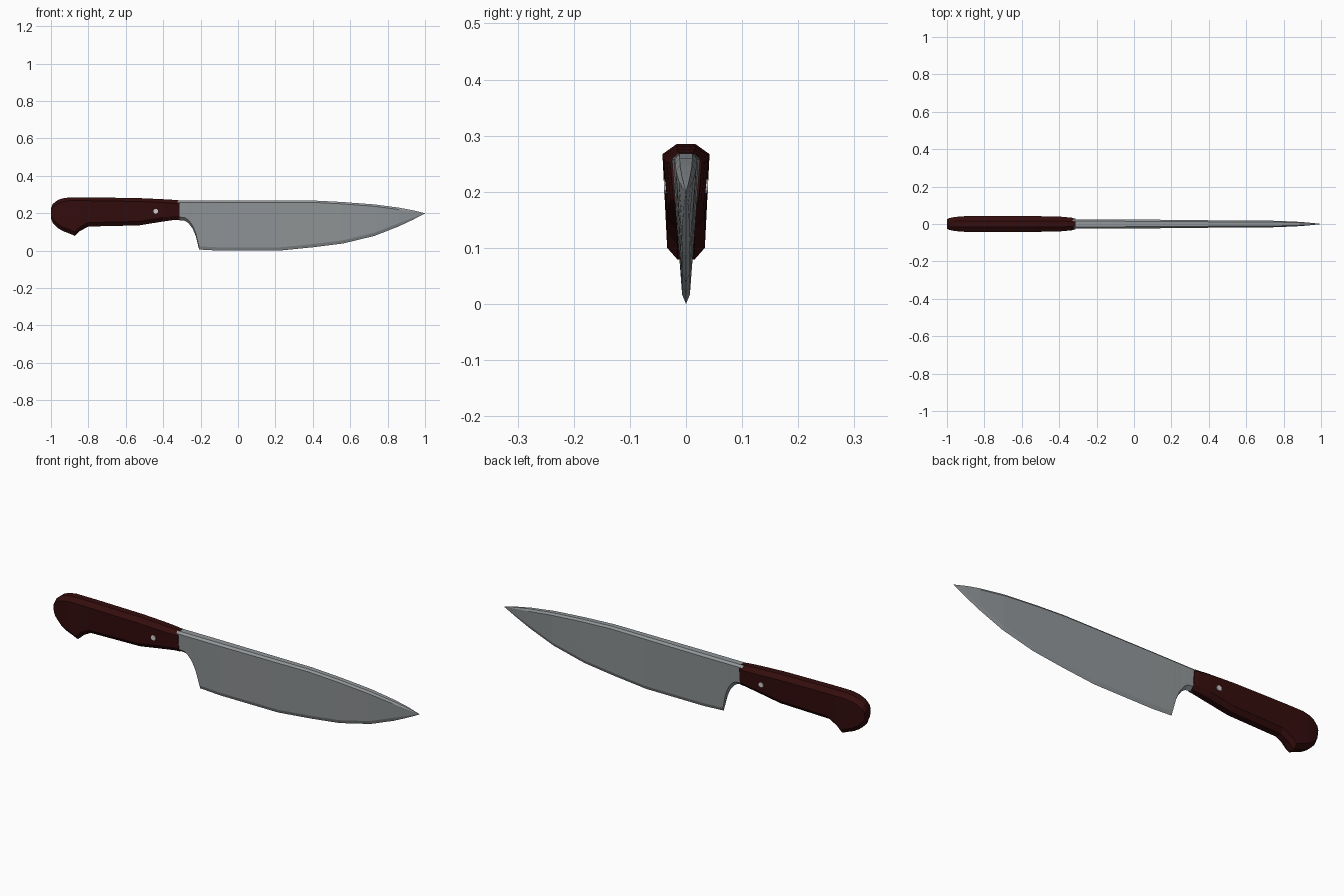
import bpy, bmesh, math

if "Cube" in bpy.data.objects:
    bpy.data.objects.remove(bpy.data.objects["Cube"])


def material(name, rgb):
    m = bpy.data.materials.new(name)
    m.diffuse_color = (*rgb, 1)
    m.use_nodes = True
    m.node_tree.nodes["Principled BSDF"].inputs["Base Color"].default_value = m.diffuse_color
    return m


steel = material("steel", (0.29, 0.31, 0.32))
wood = material("dark red wood", (0.035, 0.004, 0.004))
pin = material("pale rivet metal", (0.6, 0.6, 0.6))


def loft(name, sections, mat):
    # bridge closed cross-sections of equal point count, cap both ends
    bm = bmesh.new()
    rings = [[bm.verts.new(p) for p in s] for s in sections]
    n = len(rings[0])
    for a, b in zip(rings, rings[1:]):
        for i in range(n):
            j = (i + 1) % n
            bm.faces.new((a[i], a[j], b[j], b[i]))
    bm.faces.new(rings[0])
    bm.faces.new(rings[-1])
    bmesh.ops.remove_doubles(bm, verts=bm.verts, dist=1e-5)
    bmesh.ops.recalc_face_normals(bm, faces=bm.faces)
    me = bpy.data.meshes.new(name)
    bm.to_mesh(me)
    bm.free()
    me.materials.append(mat)
    ob = bpy.data.objects.new(name, me)
    bpy.context.collection.objects.link(ob)
    return ob


# Blade: x, spine z, edge z, half width near spine, half width above edge
blade = [(-.33, .268, .164, .025, .019), (-.285, .268, .160, .025, .019),
         (-.265, .268, .147, .025, .018), (-.243, .268, .118, .025, .015),
         (-.225, .268, .076, .025, .012), (-.213, .268, .025, .025, .008),
         (-.208, .268, .006, .025, .007), (-.10, .268, .0, .025, .007),
         (.22, .268, .0, .022, .007), (.40, .268, .018, .020, .007),
         (.56, .260, .038, .019, .007), (.73, .247, .079, .018, .007),
         (.86, .230, .130, .013, .006), (.93, .217, .163, .008, .004),
         (1.0, .200, .1985, .0005, .0005)]
sections = []
for x, t, b, w, e in blade:
    c, r = min(.010, (t - b) * .12), min(.017, (t - b) * .2)
    sections.append([(x, -.6 * w, t), (x, .6 * w, t), (x, w, t - c),
                     (x, e, b + r), (x, 0, b), (x, -e, b + r), (x, -w, t - c)])
loft("blade", sections, steel)

# Handle: x, top z, bottom z, half width
handle = [(-1.0, .228, .172, .025), (-.990, .250, .147, .031),
          (-.965, .270, .122, .036), (-.935, .280, .104, .040),
          (-.90, .285, .091, .042), (-.872, .285, .079, .042),
          (-.845, .285, .105, .042), (-.80, .285, .129, .042),
          (-.53, .281, .135, .042), (-.40, .275, .156, .040),
          (-.335, .271, .165, .034), (-.312, .269, .165, .028)]
sections = []
for x, t, b, w in handle:
    c, r = min(.018, (t - b) * .2), min(.021, (t - b) * .2)
    half = [(.4 * w, t), (w, t - c), (.8 * w, b + r), (.36 * w, b)]
    sections.append([(x, y, z) for y, z in half] +
                    [(x, -y, z) for y, z in reversed(half)])
loft("handle", sections, wood)

# Rivets through the handle; only the front one stands proud
for name, x, z, half in (("front_rivet", -.44, .21, .0395),
                         ("middle_rivet", -.67, .21, .036),
                         ("rear_rivet", -.91, .20, .036)):
    loft(name, [[(x + .013 * math.cos(a * math.pi / 6), y,
                  z + .013 * math.sin(a * math.pi / 6)) for a in range(12)]
                for y in (-half, half)], pin)
